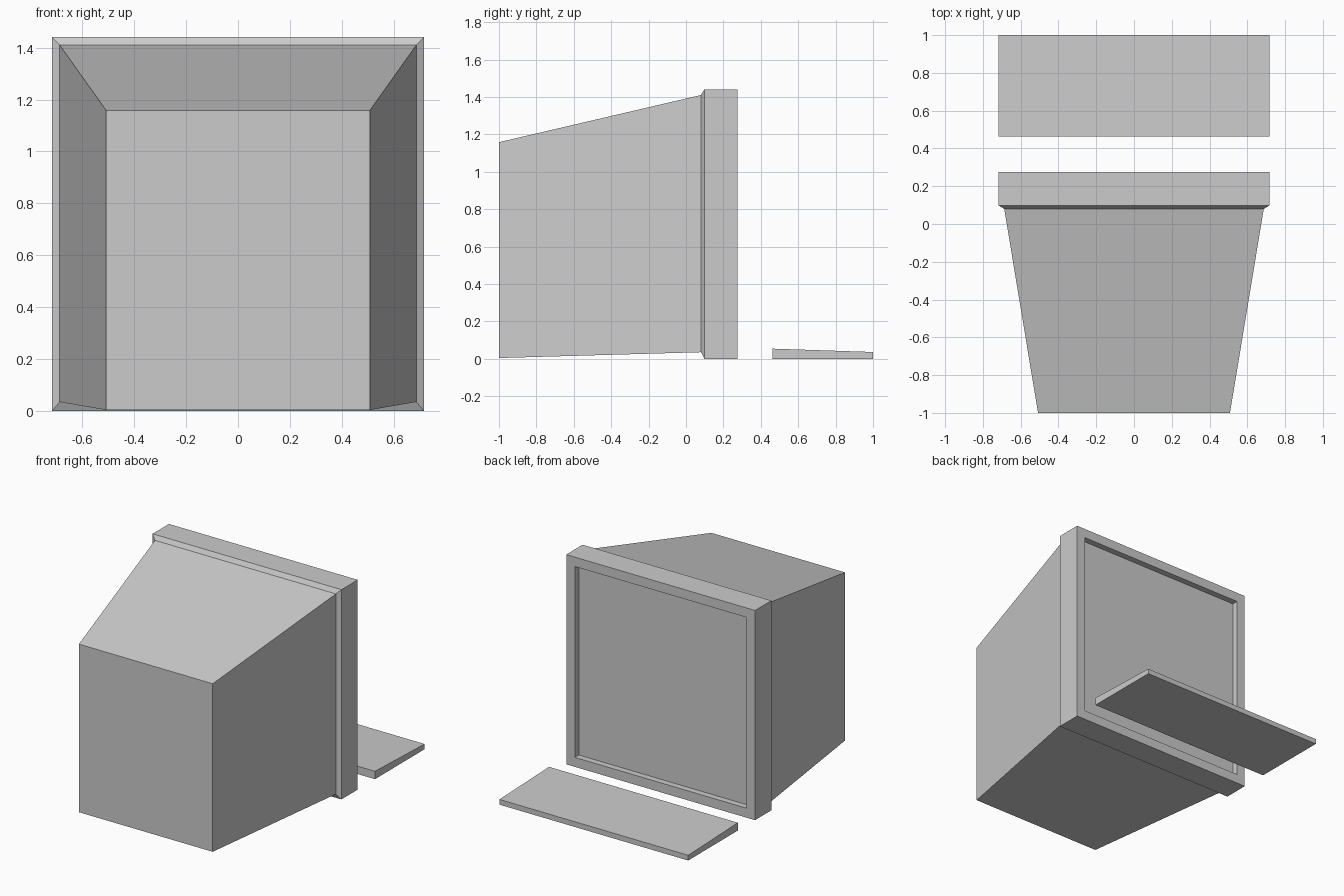
import bpy, bmesh

if "Cube" in bpy.data.objects:
    bpy.data.objects.remove(bpy.data.objects["Cube"])


def loft(name, sections):
    """Skin rectangular sections (y, half_width, z_low, z_high), capping both ends."""
    bm = bmesh.new()
    rings = [[bm.verts.new(p) for p in ((-w, y, lo), (w, y, lo), (w, y, hi), (-w, y, hi))]
             for y, w, lo, hi in sections]
    for a, b in zip(rings, rings[1:]):
        for i in range(4):
            j = (i + 1) % 4
            bm.faces.new((a[i], a[j], b[j], b[i]))
    bm.faces.new(rings[0][::-1])
    bm.faces.new(rings[-1])
    bmesh.ops.recalc_face_normals(bm, faces=bm.faces)
    mesh = bpy.data.meshes.new(name)
    bm.to_mesh(mesh)
    bm.free()
    obj = bpy.data.objects.new(name, mesh)
    bpy.context.collection.objects.link(obj)
    return obj


W, H = 0.717, 1.44      # bezel half width and height
RIM = 0.065             # bezel border around the screen
FRONT, SCREEN = 0.275, 0.232

# Monitor: tapered rear housing, chamfered step, bezel, recessed flat screen
loft("monitor", [
    (-1.0, 0.508, 0.004, 1.158),
    (0.08, 0.687, 0.035, 1.41),
    (0.098, W, 0.0, H),
    (FRONT, W, 0.0, H),
    (FRONT, W - RIM, RIM, H - RIM),
    (SCREEN, W - RIM, RIM, H - RIM),
])

# Keyboard: thin wedge lying in front of the screen
loft("keyboard", [
    (0.462, W, 0.0, 0.054),
    (1.0, W, 0.0, 0.036),
])
